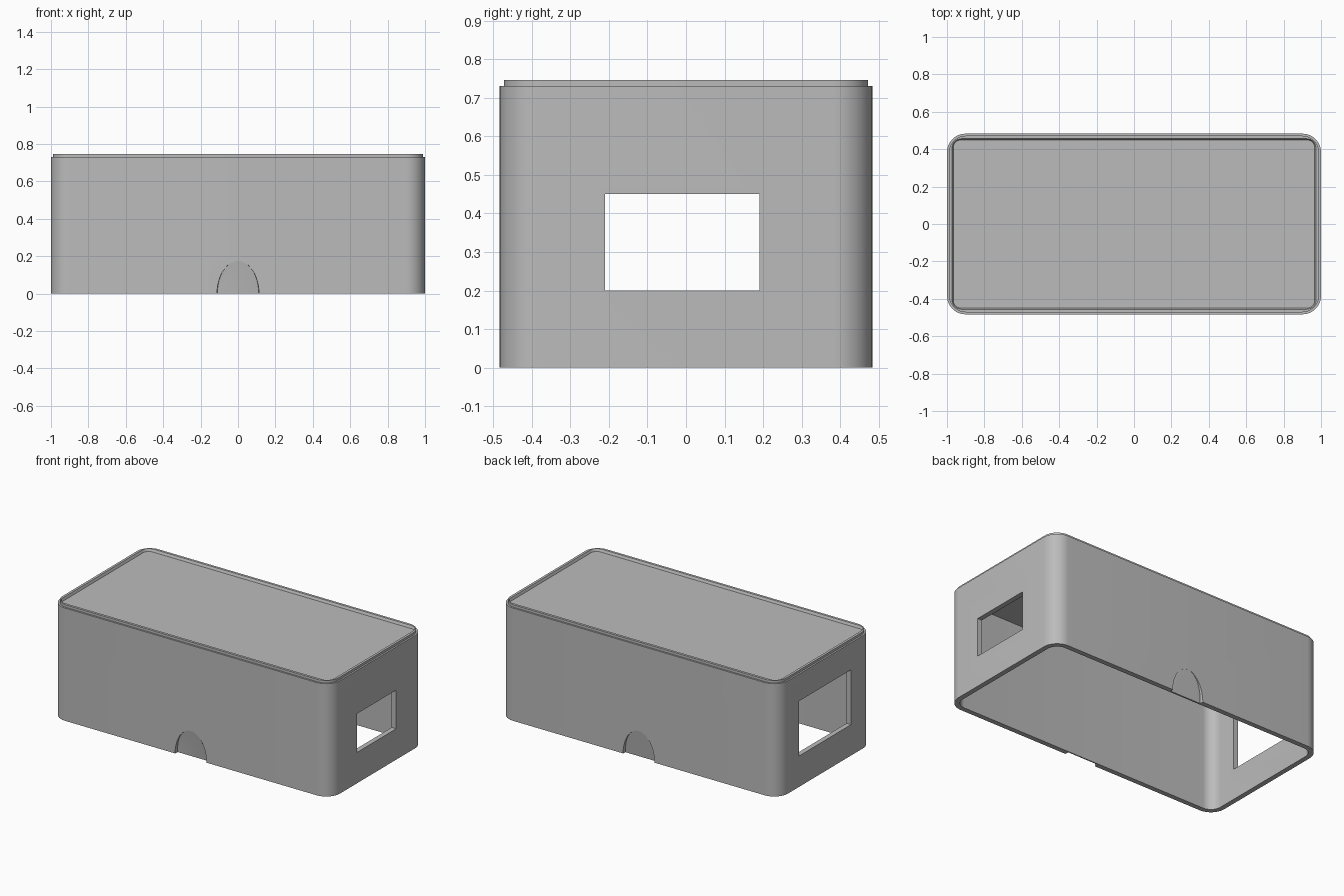
import bpy, bmesh
from math import sin, cos, pi, radians

cube = bpy.data.objects.get("Cube")
if cube:
    bpy.data.objects.remove(cube, do_unlink=True)

GREY = (0.5, 0.5, 0.5, 1)
grey = bpy.data.materials.new("plain grey")
grey.use_nodes = True
grey.diffuse_color = GREY
grey.node_tree.nodes["Principled BSDF"].inputs["Base Color"].default_value = GREY

HALF_X, HALF_Y, WALL = 1.0, 0.483, 0.032
SHOULDER, TOP, PANEL_UNDER = 0.73, 0.746, 0.70


def rounded_ring(bm, inset, radius, z, steps=12):
    """Ring of vertices along a rounded rectangle."""
    hx, hy = HALF_X - inset - radius, HALF_Y - inset - radius
    ring = []
    for corner, (sx, sy) in enumerate([(1, 1), (-1, 1), (-1, -1), (1, -1)]):
        for i in range(steps + 1):
            a = (corner + i / steps) * pi / 2
            ring.append(bm.verts.new((sx * hx + radius * cos(a), sy * hy + radius * sin(a), z)))
    return ring


def bridge(bm, a, b):
    for i in range(len(a)):
        j = (i + 1) % len(a)
        bm.faces.new((a[i], a[j], b[j], b[i]))


def make_object(name, bm):
    bmesh.ops.recalc_face_normals(bm, faces=bm.faces)
    mesh = bpy.data.meshes.new(name)
    bm.to_mesh(mesh)
    bm.free()
    obj = bpy.data.objects.new(name, mesh)
    mesh.materials.append(grey)
    bpy.context.collection.objects.link(obj)
    return obj


def box_cutter(name, x, y0, y1, z0, z1):
    bm = bmesh.new()
    bmesh.ops.create_cube(bm, size=1)
    for v in bm.verts:
        v.co = (x + v.co.x * 0.2, y1 if v.co.y > 0 else y0, z1 if v.co.z > 0 else z0)
    return make_object(name, bm)


def scoop_cutter(name, side):
    """Arched finger scoop whose floor fades out towards its top."""
    bm = bmesh.new()
    width, height, depth, n = 0.115, 0.175, 0.024, 24
    outer, floor = [], []
    for i in range(n + 1):
        a = pi * i / n
        x, z = width * cos(a), height * sin(a)
        d = depth * (1 - z / height) + 0.0005
        outer.append(bm.verts.new((x * 1.02, side * (HALF_Y + 0.05), z)))
        floor.append(bm.verts.new((x * 0.96, side * (HALF_Y - d), z)))
    # Carry the arch just below the bottom edge
    for sign in (-1, 1):
        outer.append(bm.verts.new((sign * width * 1.02, side * (HALF_Y + 0.05), -0.02)))
        floor.append(bm.verts.new((sign * width * 0.96, side * (HALF_Y - depth), -0.02)))
    bridge(bm, outer, floor)
    bm.faces.new(outer)
    cap = bm.faces.new(floor)
    bmesh.ops.triangulate(bm, faces=[cap])
    return make_object(name, bm)


# Hollow case, open below, with a raised lip around the recessed top panel
bm = bmesh.new()
profile = [
    (WALL, 0.07, PANEL_UNDER), (WALL, 0.07, 0), (0, 0.1, 0), (0, 0.1, SHOULDER),
    (0.011, 0.09, SHOULDER), (0.011, 0.09, TOP), (0.027, 0.05, TOP),
    (0.034, 0.04, SHOULDER),
]
rings = [rounded_ring(bm, *p) for p in profile]
for lower, upper in zip(rings, rings[1:]):
    bridge(bm, lower, upper)
bm.faces.new(rings[0])
bm.faces.new(rings[-1])
case = make_object("case", bm)

# End windows and finger scoops
cutters = [
    box_cutter("small_window_cutter", HALF_X, -0.21, 0.19, 0.2, 0.45),
    box_cutter("large_window_cutter", -HALF_X, -0.26, 0.27, 0.2, 0.555),
    scoop_cutter("front_scoop_cutter", -1),
    scoop_cutter("back_scoop_cutter", 1),
]
bpy.ops.object.select_all(action='DESELECT')
bpy.context.view_layer.objects.active = case
case.select_set(True)
for cutter in cutters:
    cutter.hide_render = True
    mod = case.modifiers.new(cutter.name, 'BOOLEAN')
    mod.operation = 'DIFFERENCE'
    mod.solver = 'EXACT'
    mod.object = cutter
    bpy.ops.object.modifier_apply(modifier=mod.name)
    bpy.data.objects.remove(cutter, do_unlink=True)

bpy.ops.object.shade_smooth_by_angle(angle=radians(30))
